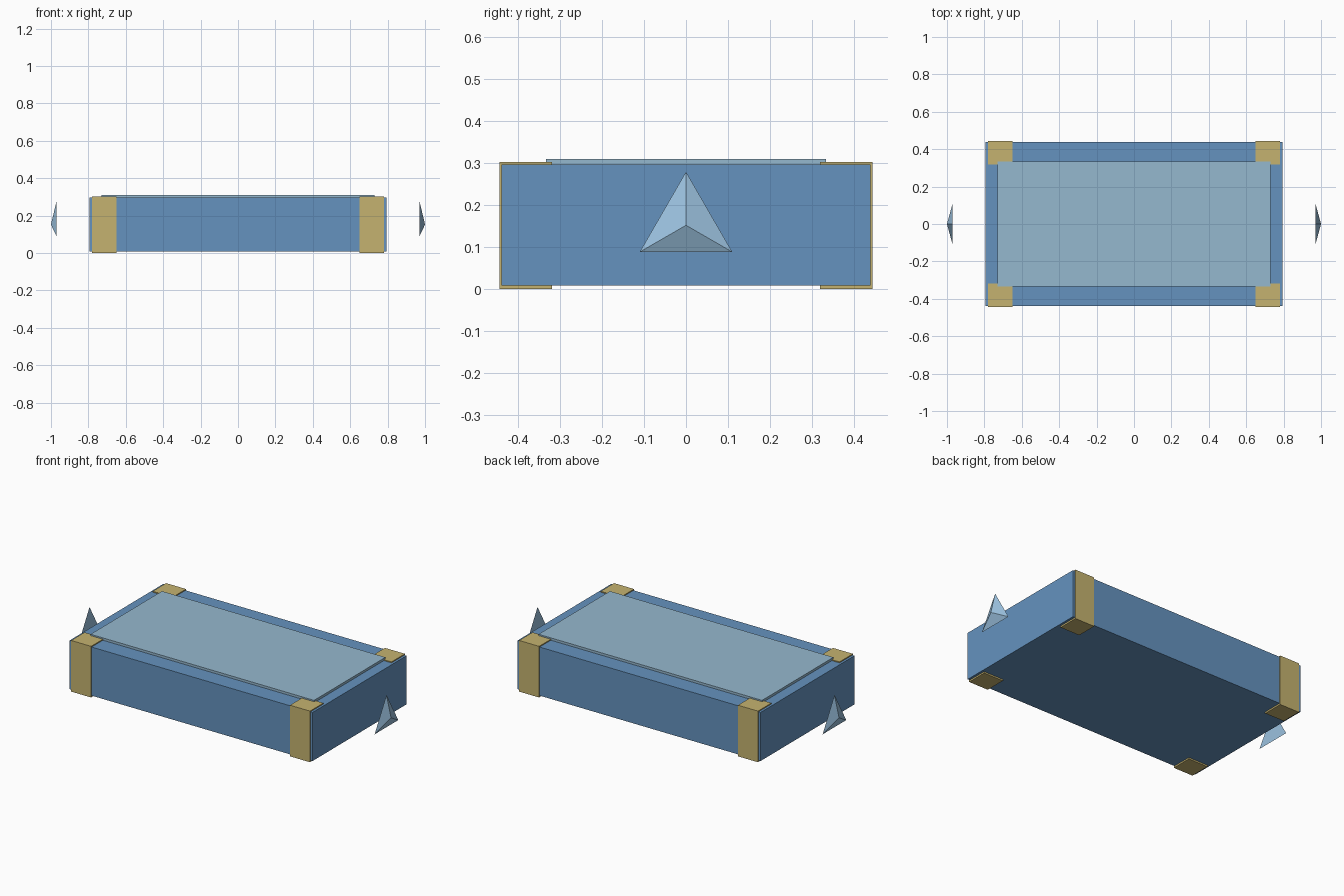
import bpy
from math import radians
from mathutils import Matrix

if "Cube" in bpy.data.objects:
    bpy.data.objects.remove(bpy.data.objects["Cube"])


def material(name, rgb):
    m = bpy.data.materials.new(name)
    m.diffuse_color = (*rgb, 1)
    m.use_nodes = True
    m.node_tree.nodes["Principled BSDF"].inputs["Base Color"].default_value = m.diffuse_color
    return m


BLUE = material("mid_blue", (0.13, 0.29, 0.52))
PALE = material("pale_blue", (0.30, 0.48, 0.62))
GOLD = material("sand_gold", (0.56, 0.45, 0.16))
SKY = material("sky_blue", (0.33, 0.54, 0.74))


def box(name, lo, hi, mat):
    bpy.ops.mesh.primitive_cube_add(size=1)
    o = bpy.context.object
    o.name = name
    o.location = [(a + b) / 2 for a, b in zip(lo, hi)]
    o.scale = [b - a for a, b in zip(lo, hi)]
    o.data.materials.append(mat)
    return o


# Main body and raised top panel
box("body", (-0.794, -0.438, 0.009), (0.794, 0.438, 0.296), BLUE)
box("top_panel", (-0.73, -0.333, 0.27), (0.73, 0.333, 0.31), PALE)

# Corner posts wrapping the long sides
for sx, side in ((-1, "left"), (1, "right")):
    for sy, end in ((-1, "front"), (1, "back")):
        xs = sorted((sx * 0.65, sx * 0.78))
        ys = sorted((sy * 0.318, sy * 0.443))
        box(f"corner_post_{end}_{side}", (xs[0], ys[0], 0),
            (xs[1], ys[1], 0.302), GOLD)

# Floating three-sided arrow markers pointing outward at both ends
for sx, side in ((-1, "left"), (1, "right")):
    bpy.ops.mesh.primitive_cone_add(vertices=3, radius1=0.127, depth=0.03)
    o = bpy.context.object
    o.name = f"arrow_marker_{side}"
    # first put one base corner along +y, then tip the cone onto its side
    low = min(o.data.vertices, key=lambda v: v.co.z).co.z
    top = max((v for v in o.data.vertices if v.co.z < low + 0.01),
              key=lambda v: v.co.y).co
    if abs(top.x) > 0.01:
        o.data.transform(Matrix.Rotation(radians(180), 4, 'Z'))
    o.data.transform(Matrix.Rotation(radians(90), 4, 'X'))   # corner to +z, tip to -y
    o.data.transform(Matrix.Rotation(radians(90 * sx), 4, 'Z'))  # tip outward
    o.location = (sx * 0.985, 0, 0.152)
    o.data.materials.append(SKY)
